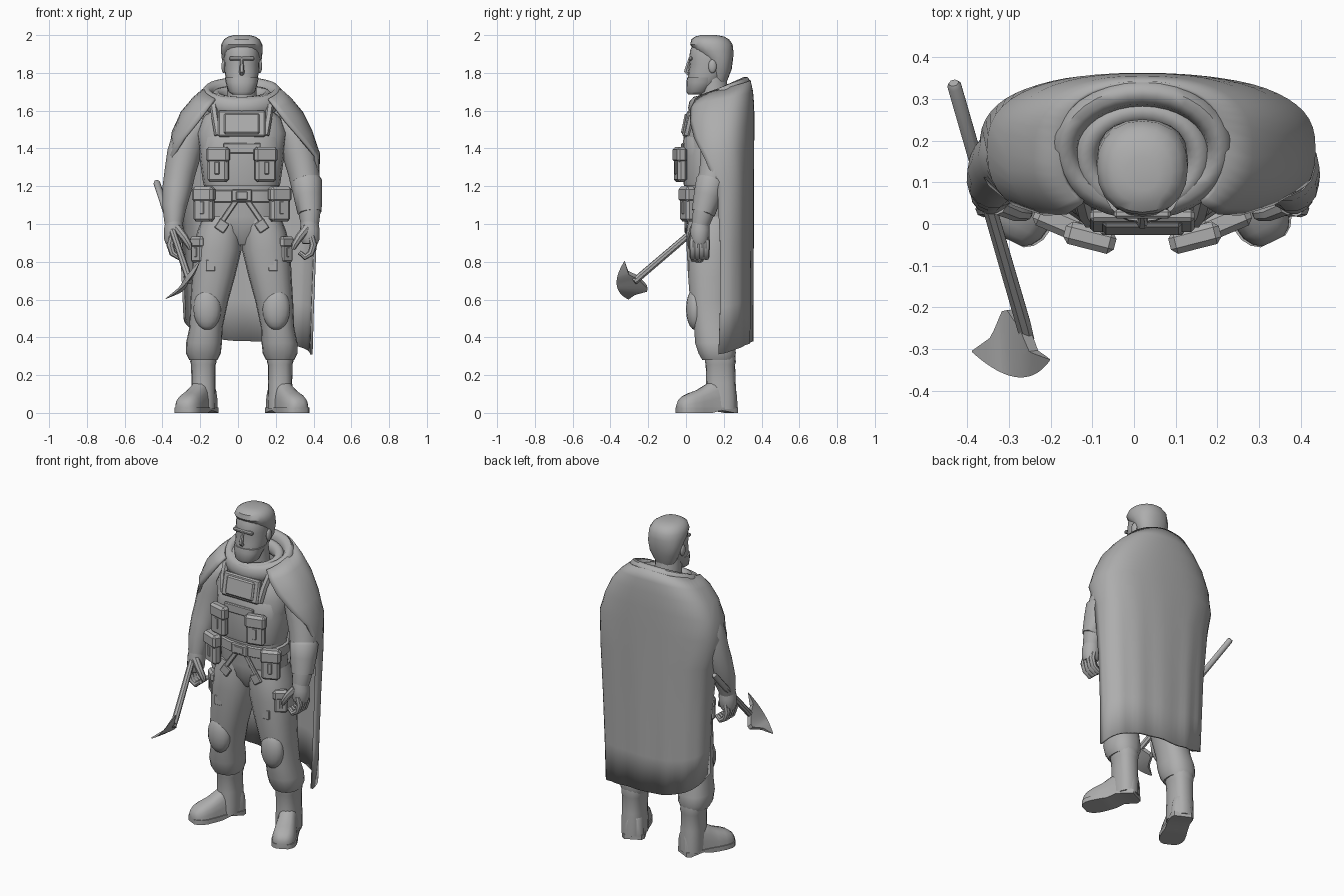
import bpy, bmesh, math
from mathutils import Vector, Matrix

CX = 0.02  # the figure's own mirror axis
grey = bpy.data.materials.new("plain grey")
grey.diffuse_color = (0.42, 0.42, 0.42, 1)


def finish(name, bm, angle=35):
    bmesh.ops.recalc_face_normals(bm, faces=bm.faces)
    me = bpy.data.meshes.new(name)
    bm.to_mesh(me)
    bm.free()
    me.shade_smooth()
    me.set_sharp_from_angle(angle=math.radians(angle))
    me.materials.append(grey)
    ob = bpy.data.objects.new(name, me)
    bpy.context.collection.objects.link(ob)
    return ob


def loft(name, rings, around=True, along=False, caps=True, angle=40):
    """Skin a list of point rings; around / along say which way it closes."""
    bm = bmesh.new()
    vs = [[bm.verts.new(p) for p in r] for r in rings]
    n, m = len(vs[0]), len(vs)
    for i in range(m if along else m - 1):
        a, b = vs[i], vs[(i + 1) % m]
        for j in range(n if around else n - 1):
            k = (j + 1) % n
            bm.faces.new((a[j], a[k], b[k], b[j]))
    if caps and around and not along:
        bm.faces.new(vs[0])
        bm.faces.new(vs[-1])
    return finish(name, bm, angle)


def spow(v, p):
    return math.copysign(abs(v) ** p, v)


def ring(z, hw, yf, yb, x=CX, n=20, p=0.8):
    """Level rounded section from half width, front y and back y."""
    cy, ry = (yf + yb) / 2, (yb - yf) / 2
    return [(x + hw * spow(math.cos(a), p), cy + ry * spow(math.sin(a), p), z)
            for a in (math.tau * i / n for i in range(n))]


def body(name, rows, **kw):
    return loft(name, [ring(*r, **kw) for r in rows])


def tube(name, pts, n=14):
    """Round limb through (x, y, z, radius) points."""
    P = [Vector(p[:3]) for p in pts]
    rings = []
    for i, p in enumerate(P):
        t = (P[min(i + 1, len(P) - 1)] - P[max(i - 1, 0)]).normalized()
        u = t.cross(Vector((0, 1, 0))).normalized()
        v = t.cross(u)
        rings.append([p + pts[i][3] * (u * math.cos(a) + v * math.sin(a))
                      for a in (math.tau * k / n for k in range(n))])
    return loft(name, rings)


def box(name, c, size, rot=(0, 0, 0), bevel=0.008):
    bm = bmesh.new()
    bmesh.ops.create_cube(bm, size=1, matrix=Matrix.Diagonal((*size, 1)))
    bmesh.ops.bevel(bm, geom=bm.edges[:], offset=min(bevel, min(size) * 0.3),
                    segments=1, affect='EDGES')
    ob = finish(name, bm, 30)
    ob.location, ob.rotation_euler = c, rot
    return ob


def ball(name, c, size):
    bm = bmesh.new()
    bmesh.ops.create_uvsphere(bm, u_segments=16, v_segments=10, radius=1,
                              matrix=Matrix.Translation(c) @ Matrix.Diagonal((*size, 1)))
    return finish(name, bm)


def pouch(name, c, size, rz=0):
    """Body, overhanging flap and strap, turned about z."""
    w, d, h = size
    R = Matrix.Rotation(rz, 3, 'Z')
    for part, off, sz in (("body", (0, 0, -h * .05), (w * .9, d, h * .9)),
                          ("flap", (0, -d * .06, h * .28), (w, d * 1.1, h * .44)),
                          ("strap", (0, -d * .48, -h * .1), (w * .2, d * .2, h * .36))):
        box(f"{name}_{part}", Vector(c) + R @ Vector(off), sz, (0, 0, rz), 0.014)


# torso, vest and belt
body("torso", [(.89, .05, .06, .21), (.96, .17, .02, .25), (1.04, .205, .01, .26),
               (1.14, .20, .01, .25), (1.22, .195, .0, .255), (1.36, .22, -.005, .28),
               (1.48, .24, .0, .29), (1.56, .21, .025, .285), (1.62, .14, .05, .26)])
body("vest", [(1.20, .20, -.01, .26), (1.22, .205, -.014, .265), (1.36, .225, -.018, .287),
              (1.46, .215, -.014, .29), (1.48, .19, -.005, .285)])
body("belt", [(1.115, .208, .0, .26), (1.12, .215, -.006, .268),
              (1.175, .212, -.006, .268), (1.18, .205, .0, .26)])
box("chest_plate", (CX, .008, 1.53), (.25, .03, .14), (-.2, 0, 0))
box("chest_panel", (CX, -.002, 1.53), (.19, .03, .11), (-.2, 0, 0))
box("vest_band", (CX, -.018, 1.40), (.20, .016, .055))
box("belt_buckle", (CX, -.010, 1.15), (.11, .02, .065))
box("buckle_plate", (CX, -.018, 1.15), (.06, .012, .045))

# head
tube("neck", [(CX, .16, 1.56, .09), (CX, .15, 1.66, .08), (CX, .14, 1.78, .075)])
body("head", [(1.69, .05, .012, .10), (1.71, .068, .008, .13), (1.75, .08, .01, .18),
              (1.80, .09, .012, .215), (1.845, .092, .02, .23), (1.87, .094, .016, .24),
              (1.92, .092, .022, .24), (1.96, .08, .04, .22)], p=.9)
body("beard", [(1.685, .048, .012, .09), (1.70, .07, .002, .12),
               (1.75, .085, .002, .16), (1.775, .09, .006, .165)], p=.9)
body("hair", [(1.75, .06, .13, .215), (1.82, .093, .12, .242), (1.88, .107, .09, .25),
              (1.915, .11, .045, .251), (1.95, .109, .022, .247), (1.978, .094, .028, .228),
              (1.993, .07, .05, .20), (2.0, .04, .08, .16)], p=.9)
tube("nose", [(CX, .02, 1.875, .008), (CX, .008, 1.835, .011),
              (CX, .001, 1.808, .014), (CX, .016, 1.795, .013)], 6)
box("brow", (CX, .024, 1.876), (.135, .022, .02))


# hood folded round the neck, lower at the front
def collar(name, rx, ry, cy, zb, zf, rt, rh):
    rows = []
    for i in range(32):
        a = math.tau * i / 32
        z = zb + (zf - zb) * (1 - math.cos(a)) / 2
        rows.append([(CX + (rx + rt * math.cos(b)) * math.sin(a),
                      cy + (ry + rt * math.cos(b)) * math.cos(a), z + rh * math.sin(b))
                     for b in (math.tau * k / 10 for k in range(10))])
    loft(name, rows, along=True, angle=50)


collar("hood", .185, .135, .18, 1.725, 1.615, .034, .055)
collar("scarf", .135, .11, .16, 1.69, 1.63, .032, .045)

# cape: back height, edge heights, half widths, back and front depth, edge angle
rows = []
for zb, zl, zr, wl, wr, ry, rf, ang in (
        (1.76, 1.66, 1.66, .195, .195, .155, .16, 137), (1.70, 1.61, 1.61, .26, .26, .168, .185, 140),
        (1.63, 1.54, 1.54, .32, .32, .174, .195, 137), (1.53, 1.45, 1.45, .365, .37, .175, .195, 126),
        (1.40, 1.36, 1.36, .383, .408, .174, .19, 110), (1.20, 1.20, 1.20, .35, .405, .172, .17, 92),
        (.90, .92, .88, .322, .388, .170, .17, 90), (.60, .68, .56, .31, .375, .168, .17, 90),
        (.38, .51, .31, .302, .368, .166, .17, 91)):
    row = []
    for k in range(37):
        u = k / 18 - 1
        a = math.radians(ang * u)
        z = zb + ((zl if u < 0 else zr) - zb) * abs(u) ** 1.6
        c = spow(math.cos(a), .75)
        fold = .004 * math.sin(u * 22) * max(0, 1.5 - zb)
        row.append((CX + (wl if u < 0 else wr) * spow(math.sin(a), .85),
                    .18 + ((ry if c > 0 else rf) + fold) * c, z))
    rows.append(row)
cape = loft("cape", rows, around=False, caps=False, angle=60)
mod = cape.modifiers.new("thickness", 'SOLIDIFY')
mod.thickness, mod.offset = .014, 0

# parts that come in pairs
for s, side in ((-1, "right"), (1, "left")):
    X = lambda d: CX + s * d

    def limb(name, pts, n=14):
        tube(f"{side}_{name}", [(X(d), y, z, r) for d, y, z, r in pts], n)

    # arm
    limb("arm", [(.19, .18, 1.52, .06), (.24, .178, 1.51, .08), (.28, .175, 1.46, .09),
                 (.306, .165, 1.37, .09), (.328, .15, 1.27, .082), (.342, .13, 1.19, .078),
                 (.357, .10, 1.09, .064), (.36, .08, 1.01, .05), (.358, .075, .98, .045)])
    if s > 0:
        limb("bracer", [(.340, .137, 1.235, .076), (.342, .134, 1.225, .083),
                        (.350, .115, 1.15, .076), (.359, .092, 1.06, .064), (.36, .09, 1.055, .055)])
    # hand
    limb("palm", [(.358, .078, 1.02, .045), (.36, .075, .97, .052),
                  (.362, .073, .92, .050), (.362, .072, .895, .04)])
    for i, y in enumerate((.036, .060, .084, .107)):
        limb(f"finger_{i}", [(.368, y, .935, .018), (.38, y, .89, .020), (.366, y, .845, .018),
                             (.335, y, .825, .017), (.305, y, .85, .012)], 8)
    limb("thumb", [(.345, .045, .98, .024), (.305, .028, .93, .021),
                   (.28, .025, .89, .018), (.272, .026, .865, .010)], 8)

    # trouser leg
    loft(f"{side}_leg", [ring(z, rx, y - ry, y + ry, X(d), 18, .85) for d, y, z, rx, ry in (
        (.10, .135, 1.04, .105, .12), (.118, .13, .96, .118, .128), (.13, .13, .86, .128, .128),
        (.15, .13, .72, .114, .12), (.172, .13, .59, .10, .11), (.19, .142, .45, .088, .10),
        (.20, .155, .37, .095, .108), (.203, .165, .315, .092, .10), (.203, .17, .28, .075, .085))])
    ball(f"{side}_knee_pad", (X(.183), .05, .55), (.073, .05, .112))
    pouch(f"{side}_thigh_pocket", (X(.232), .06, .865), (.09, .04, .14), s * .7)
    box(f"{side}_thigh_patch", (X(.165), .014, .78), (.05, .012, .06))

    # boot
    loft(f"{side}_boot_shaft", [ring(z, rx, y - ry, y + ry, X(.203), 16) for z, y, rx, ry in (
        (.31, .18, .068, .08), (.27, .182, .07, .082), (.255, .182, .065, .078),
        (.16, .185, .064, .078), (.08, .185, .066, .083), (.02, .185, .065, .083))])
    t = math.radians(26)
    fwd, lat = Vector((s * math.sin(t), -math.cos(t), 0)), Vector((math.cos(t), s * math.sin(t), 0))
    heel = Vector((X(.203), .185, 0))
    foot, sole = [], []
    for d, w, h in ((-.075, .045, .12), (-.05, .06, .15), (.03, .06, .17), (.08, .06, .14),
                    (.13, .066, .11), (.18, .068, .092), (.215, .062, .076),
                    (.238, .048, .058), (.252, .028, .036)):
        c = heel + fwd * d
        foot.append([c + lat * w * spow(math.cos(a), .7) + Vector((0, 0, .015 + h * spow(math.sin(a), .8)))
                     for a in (math.pi * k / 10 for k in range(11))])
        lift = .014 if .0 < d < .06 else 0
        sole.append([c + lat * (w + .005) * q + Vector((0, 0, z))
                     for q, z in ((-1, lift), (1, lift), (1, .028), (-1, .028))])
    loft(f"{side}_boot_foot", foot, angle=60)
    loft(f"{side}_boot_sole", sole)

    # gear
    pouch(f"{side}_chest_pouch", (X(.125), -.03, 1.315), (.125, .05, .185), s * .25)
    pouch(f"{side}_belt_pouch", (X(.20), .01, 1.105), (.12, .055, .185), s * .4)
    limb("vest_strap", [(.125, .008, 1.47, .02), (.14, .03, 1.56, .02), (.15, .07, 1.63, .02)], 6)
    box(f"{side}_harness_strap", (X(.07), .002, 1.065), (.028, .016, .15), (0, -s * .6, 0))
    box(f"{side}_harness_tab", (X(.105), .0, .99), (.06, .016, .06), (0, -s * .6, 0))
    ball(f"{side}_ear", (X(.095), .14, 1.835), (.013, .022, .036))

# axe carried in the right hand
tube("axe_handle", [(-.432, .338, 1.225, .012), (-.43, .33, 1.218, .018),
                    (-.355, .07, .99, .018), (-.265, -.24, .725, .019), (-.256, -.275, .695, .018)], 8)
A, B = Vector((-.2, -.325, .805)), Vector((-.39, -.305, .60))
H, C, M = Vector((-.262, -.25, .715)), Vector((-.30, -.195, .655)), Vector((-.28, -.367, .68))
ctrl = 2 * M - (A + B) / 2
nrm = (B - A).cross(M - H).normalized()
inner = [(0, A), (.35, Vector((-.24, -.305, .742))), (.5, H), (.62, C),
         (.78, Vector((-.335, -.27, .632))), (1, B)]
rows = []
for i in range(21):
    t = .01 + .98 * i / 20
    out = A * (1 - t) ** 2 + ctrl * 2 * t * (1 - t) + B * t * t
    for (t0, p0), (t1, p1) in zip(inner, inner[1:]):
        if t0 <= t <= t1:
            inn = p0.lerp(p1, (t - t0) / (t1 - t0))
    off = nrm * .016 * math.sin(math.pi * t)
    rows.append([out, inn + off, inn - off])
loft("axe_blade", rows, angle=25)
